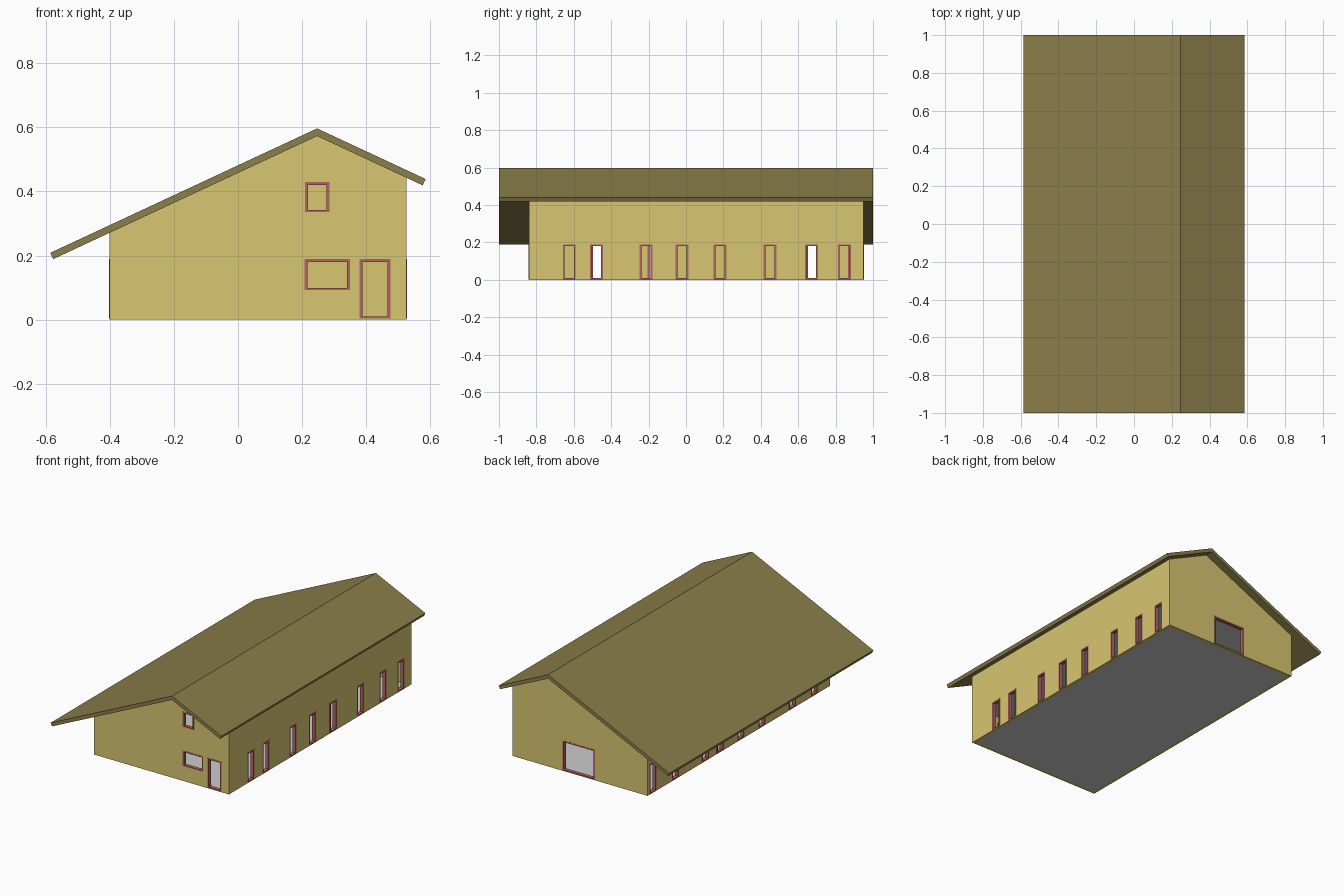
import bpy, bmesh, math

if "Cube" in bpy.data.objects:
    bpy.data.objects.remove(bpy.data.objects["Cube"])

X0, X1, Y0, Y1 = -0.402, 0.526, -0.84, 0.95   # outer wall faces
T = 0.02                                      # wall thickness
FW = 0.009                                    # frame width
RX, RZ = 0.247, 0.597                         # ridge
TAN = math.tan(math.radians(25))
DROP = 0.024                                  # vertical roof thickness
Z0, Z1 = 0.003, 0.189                         # door height range


def material(name, rgb):
    m = bpy.data.materials.new(name)
    m.diffuse_color = (*rgb, 1)
    m.use_nodes = True
    m.node_tree.nodes["Principled BSDF"].inputs["Base Color"].default_value = m.diffuse_color
    return m


wall_mat = material("wall_yellow", (0.69, 0.57, 0.165))
roof_mat = material("roof_olive", (0.26, 0.21, 0.07))
frame_mat = material("frame_red", (0.45, 0.13, 0.12))


def finish(name, bm, mat=None):
    bmesh.ops.recalc_face_normals(bm, faces=bm.faces)
    me = bpy.data.meshes.new(name)
    bm.to_mesh(me)
    bm.free()
    ob = bpy.data.objects.new(name, me)
    bpy.context.collection.objects.link(ob)
    if mat:
        me.materials.append(mat)
    return ob


def prism(name, profile, y0, y1, mat=None):
    """Extrude an x-z profile along y."""
    bm = bmesh.new()
    f = bm.faces.new([bm.verts.new((x, y0, z)) for x, z in profile])
    g = bmesh.ops.extrude_face_region(bm, geom=[f])
    verts = [v for v in g["geom"] if isinstance(v, bmesh.types.BMVert)]
    bmesh.ops.translate(bm, verts=verts, vec=(0, y1 - y0, 0))
    return finish(name, bm, mat)


def add_box(bm, a, b):
    vs = bmesh.ops.create_cube(bm, size=1)["verts"]
    for v in vs:
        v.co = [a[i] if v.co[i] < 0 else b[i] for i in range(3)]


def box(name, a, b, mat=None):
    bm = bmesh.new()
    add_box(bm, a, b)
    return finish(name, bm, mat)


def under(x):
    return RZ - DROP - abs(x - RX) * TAN


# Roof: one chevron with square-cut eaves
nx, nz = DROP * TAN / (1 + TAN * TAN), DROP / (1 + TAN * TAN)
xl, xr = -0.575, 0.586
xl_top = -0.586


def top(x):
    return under(x) + DROP


prism("roof", [(RX, RZ), (xr, top(xr)), (xr - nx, top(xr) - nz), (RX, RZ - DROP),
               (xl_top + nx, top(xl_top) - nz), (xl_top, top(xl_top))], -1, 1, roof_mat)

# Openings: (name, side, start, end, bottom, top)
openings = [("gable_window", "front", 0.209, 0.285, 0.336, 0.430),
            ("front_window", "front", 0.208, 0.349, 0.093, Z1),
            ("front_door", "front", 0.379, 0.476, Z0, Z1),
            ("back_door", "back", -0.04, 0.183, Z0, Z1)]
for i, y in enumerate([-0.658, -0.513, -0.248, -0.055, 0.148, 0.415, 0.637, 0.813]):
    openings.append((f"right_opening_{i+1}", "right", y, y + 0.068, Z0, Z1))
for i, y in enumerate([-0.72, -0.505, -0.205, 0.003, 0.205, 0.348, 0.643, 0.865]):
    openings.append((f"left_opening_{i+1}", "left", y, y + 0.068, Z0, Z1))

depths = {"front": (Y0, Y0 + T), "back": (Y1 - T, Y1),
          "left": (X0, X0 + T), "right": (X1 - T, X1)}


def corners(side, s, e, zb, zt, grow):
    d0, d1 = depths[side]
    d0, d1 = d0 - grow, d1 + grow
    if side in ("front", "back"):
        return (s, d0, zb), (e, d1, zt)
    return (d0, s, zb), (d1, e, zt)


# Walls: gabled shell with the interior and openings cut out
walls = prism("walls", [(X0, 0), (X1, 0), (X1, under(X1)), (RX, under(RX)),
                        (X0, under(X0))], Y0, Y1, wall_mat)
room = box("room_cutter", (X0 + T, Y0 + T, -1), (X1 - T, Y1 - T, 1))
bm = bmesh.new()
for _, side, s, e, zb, zt in openings:
    add_box(bm, *corners(side, s, e, zb, zt, 0.008))
holes = finish("opening_cutter", bm)
for c in (room, holes):
    c.hide_render = True
    c.hide_set(True)
    m = walls.modifiers.new(c.name, "BOOLEAN")
    m.operation, m.solver, m.object = "DIFFERENCE", "EXACT", c

# Frames: four bars lining each opening
for name, side, s, e, zb, zt in openings:
    bm = bmesh.new()
    for r in ((s, s + FW, zb, zt), (e - FW, e, zb, zt),
              (s + FW, e - FW, zb, zb + FW * 0.7), (s + FW, e - FW, zt - FW, zt)):
        add_box(bm, *corners(side, *r, 0.001))
    finish(name + "_frame", bm, frame_mat)

# Floor slabs
box("ground_floor", (X0 + T, Y0 + T, 0), (X1 - T, Y1 - T, 0.004))
box("upper_floor", (X0 + T, Y0 + T, 0.228), (X1 - T, Y1 - T, 0.245))
